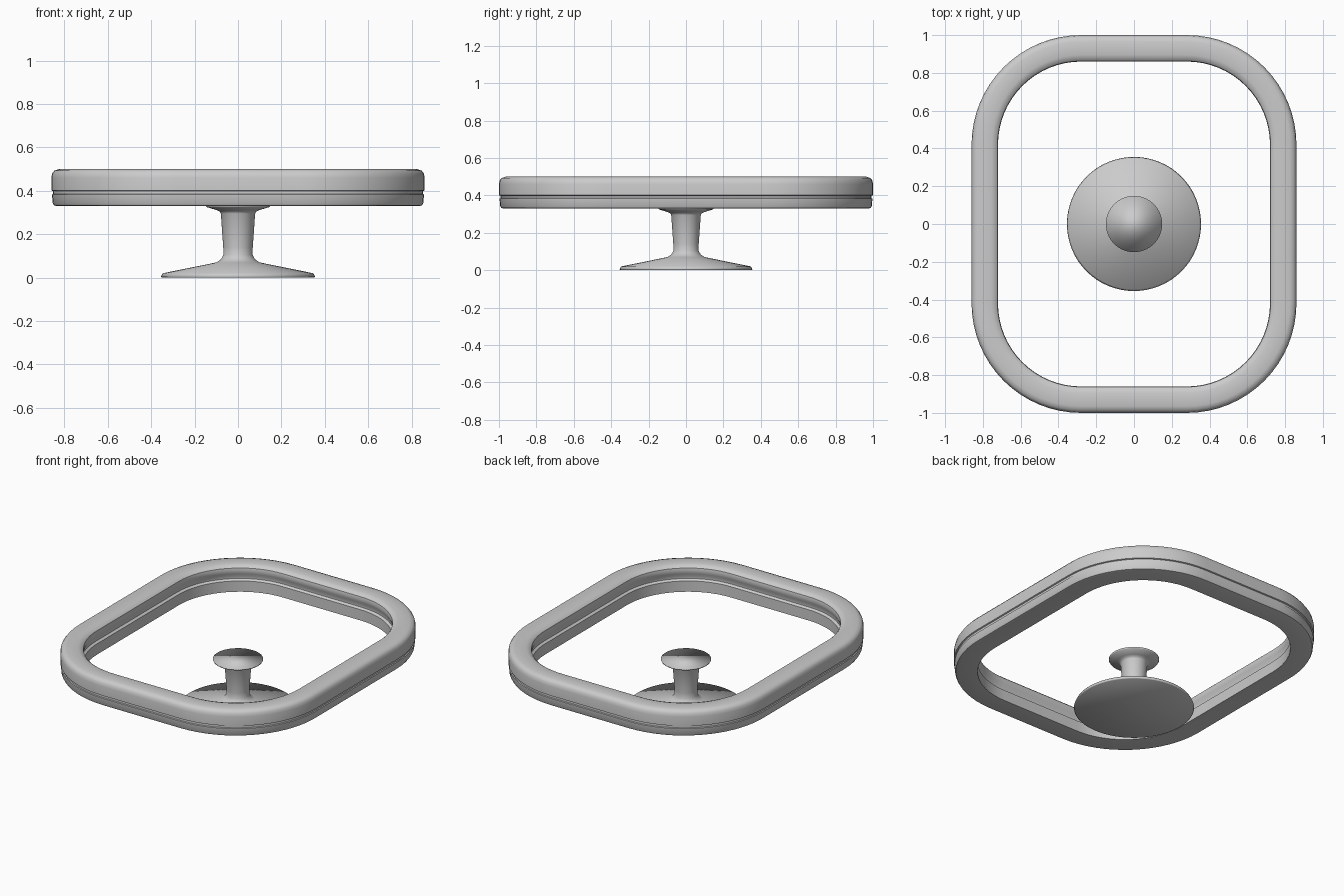
import bpy, bmesh, math

if "Cube" in bpy.data.objects:
    bpy.data.objects.remove(bpy.data.objects["Cube"])

grey = bpy.data.materials.new("plain grey")
grey.diffuse_color = (0.6, 0.6, 0.6, 1)
grey.use_nodes = True
grey.node_tree.nodes["Principled BSDF"].inputs["Base Color"].default_value = grey.diffuse_color


def loft(name, rings, closed):
    """Skin a list of equal-length point loops; closed joins last to first, otherwise caps the ends."""
    bm = bmesh.new()
    loops = [[bm.verts.new(p) for p in ring] for ring in rings]
    n = len(loops[0])
    pairs = list(zip(loops, loops[1:]))
    if closed:
        pairs.append((loops[-1], loops[0]))
    for a, b in pairs:
        for i in range(n):
            j = (i + 1) % n
            bm.faces.new((a[i], a[j], b[j], b[i]))
    if not closed:
        bm.faces.new(loops[0][::-1])
        bm.faces.new(loops[-1])
    bmesh.ops.recalc_face_normals(bm, faces=bm.faces)
    mesh = bpy.data.meshes.new(name)
    bm.to_mesh(mesh)
    bm.free()
    mesh.materials.append(grey)
    for poly in mesh.polygons:
        poly.use_smooth = True
    obj = bpy.data.objects.new(name, mesh)
    bpy.context.collection.objects.link(obj)
    return obj


def rounded_rect(half_x, z, steps=16):
    """Loop with corner centres at (+-0.28, +-0.42), reaching half_x sideways."""
    r = half_x - 0.28
    pts = []
    for q, (sx, sy) in enumerate(((1, 1), (-1, 1), (-1, -1), (1, -1))):
        for i in range(steps + 1):
            a = math.pi / 2 * (q + i / steps)
            pts.append((sx * 0.28 + r * math.cos(a), sy * 0.42 + r * math.sin(a), z))
    return pts


def circle(r, z, n=64):
    return [(r * math.cos(math.tau * i / n), r * math.sin(math.tau * i / n), z) for i in range(n)]


# Rim frame: rounded top, shallow seam outside, slight recess inside, flat bottom
frame_profile = [
    (0.72, 0.33), (0.838, 0.33), (0.848, 0.333), (0.853, 0.342), (0.857, 0.382),
    (0.852, 0.385), (0.852, 0.398), (0.86, 0.401), (0.86, 0.46), (0.856, 0.48),
    (0.846, 0.493), (0.825, 0.5), (0.755, 0.5), (0.735, 0.494), (0.723, 0.483),
    (0.72, 0.468), (0.724, 0.445), (0.734, 0.425), (0.734, 0.41), (0.72, 0.4),
]
frame = loft("rim_frame", [rounded_rect(x, z) for x, z in frame_profile], True)
bpy.context.view_layer.objects.active = frame
frame.select_set(True)
bpy.ops.object.shade_smooth_by_angle(angle=math.radians(35))

# Pedestal: low conical foot, slim stem and flared flat top
pedestal_profile = [
    (0.35, 0), (0.355, 0.004), (0.347, 0.02), (0.1, 0.07), (0.078, 0.085),
    (0.067, 0.105), (0.068, 0.14), (0.079, 0.295), (0.084, 0.304),
    (0.098, 0.311), (0.145, 0.325), (0.149, 0.333),
]
loft("pedestal", [circle(r, z) for r, z in pedestal_profile], False)
